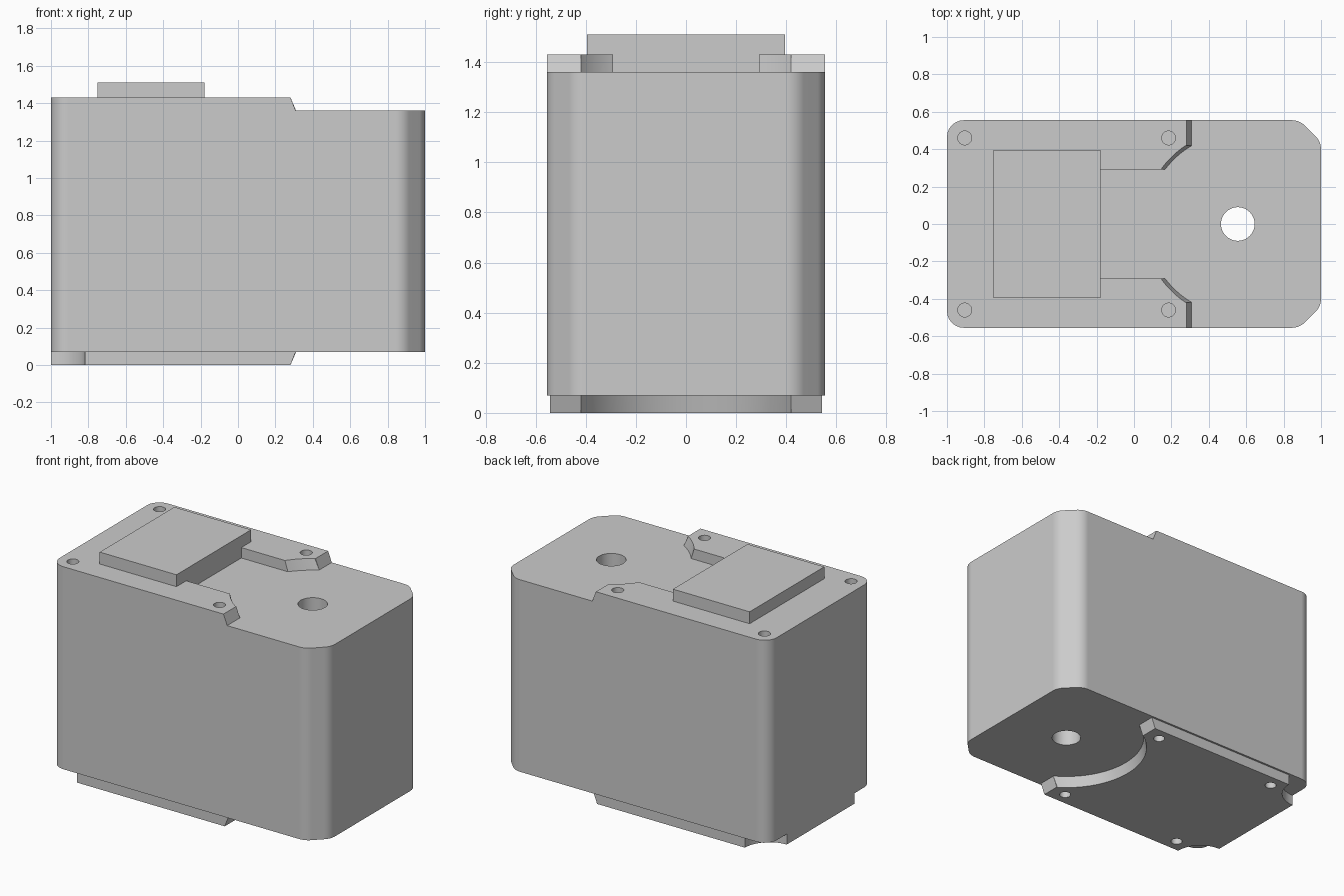
import bpy, bmesh, math
from mathutils import Vector

cube = bpy.data.objects.get("Cube")
if cube:
    bpy.data.objects.remove(cube, do_unlink=True)

grey = bpy.data.materials.new("light grey")
grey.use_nodes = True
colour = (0.6, 0.6, 0.6, 1)
grey.diffuse_color = colour
grey.node_tree.nodes["Principled BSDF"].inputs["Base Color"].default_value = colour

SHAFT_X = 0.555
BODY_Z, FLOOR_Z, TOP_Z = 0.07, 1.36, 1.43
SIDE_Y = 0.555
RIM_Y = 0.42


def loft(name, lower, upper, z0, z1):
    """Solid between two outlines with equal point counts."""
    bm = bmesh.new()
    a = [bm.verts.new((x, y, z0)) for x, y in lower]
    b = [bm.verts.new((x, y, z1)) for x, y in upper]
    bm.faces.new(a)
    bm.faces.new(b)
    for i in range(len(a)):
        j = (i + 1) % len(a)
        bm.faces.new((a[i], a[j], b[j], b[i]))
    bmesh.ops.recalc_face_normals(bm, faces=bm.faces)
    mesh = bpy.data.meshes.new(name)
    bm.to_mesh(mesh)
    bm.free()
    mesh.materials.append(grey)
    ob = bpy.data.objects.new(name, mesh)
    bpy.context.collection.objects.link(ob)
    return ob


def arc(cx, cy, r, start, end, steps):
    angles = [start + (end - start) * i / steps for i in range(steps + 1)]
    return [(cx + r * math.cos(t), cy + r * math.sin(t)) for t in angles]


def fillet(corner, before, after, r):
    """Points of a rounded corner on a clockwise outline."""
    c = Vector(corner)
    u, v = (Vector(before) - c).normalized(), (Vector(after) - c).normalized()
    half = math.acos(u.dot(v)) / 2
    centre = c + (u + v).normalized() * (r / math.sin(half))
    p = c + u * (r / math.tan(half)) - centre
    start = math.atan2(p.y, p.x)
    return arc(centre.x, centre.y, r, start, start - (math.pi - 2 * half), 6)


def mirrored(half):
    """Close an outline whose +y half runs from one end to the other."""
    return half + [(x, -y) for x, y in reversed(half)]


def cylinder(x, y, r, z0, z1):
    ring = arc(x, y, r, 0, math.tau, 40)[:-1]
    return loft("cutter", ring, ring, z0, z1)


def screw_holes(xs, r, z0, z1):
    return [cylinder(x, s * 0.46, r, z0, z1) for x in xs for s in (1, -1)]


def cut(ob, cutters):
    bpy.context.view_layer.objects.active = ob
    for c in cutters:
        c.hide_render = True
        mod = ob.modifiers.new("cut", "BOOLEAN")
        mod.operation, mod.solver, mod.object = "DIFFERENCE", "EXACT", c
        bpy.ops.object.modifier_apply(modifier=mod.name)
        bpy.data.objects.remove(c, do_unlink=True)


def finish(ob):
    bpy.ops.object.select_all(action="DESELECT")
    ob.select_set(True)
    bpy.context.view_layer.objects.active = ob
    bpy.ops.object.shade_smooth_by_angle(angle=math.radians(30))
    mod = ob.modifiers.new("flat sides", "WEIGHTED_NORMAL")
    mod.keep_sharp = True


# Housing: rounded rear corners, softened chamfers at the shaft end
rear, ch1, ch2 = (-1, SIDE_Y), (0.885, SIDE_Y), (1, 0.44)
rear_corner = fillet(rear, (-1, 0), ch1, 0.09)
outline = mirrored(rear_corner + fillet(ch1, rear, ch2, 0.1)
                   + fillet(ch2, ch1, (1, 0), 0.1))
housing = loft("housing", outline, outline, BODY_Z, FLOOR_Z)
cut(housing, [cylinder(SHAFT_X, 0, 0.09, -0.1, 1.6)])
finish(housing)


# Top plate: sloped rim around the shaft and a slot running to the block
def top_outline(edge_x, r):
    slot_y = 0.292
    rim = math.pi - math.asin(RIM_Y / r)
    slot = math.pi - math.asin(slot_y / r)
    return mirrored(rear_corner + [(edge_x, SIDE_Y), (edge_x, RIM_Y)]
                    + arc(SHAFT_X, 0, r, rim, slot, 8) + [(-0.2, slot_y)])


top_plate = loft("top_plate", top_outline(0.308, 0.486), top_outline(0.281, 0.504),
                 FLOOR_Z, TOP_Z)
cut(top_plate, screw_holes((-0.905, 0.185), 0.037, FLOOR_Z - 0.1, TOP_Z + 0.1))
finish(top_plate)

# Raised block on the top
block_outline = mirrored([(-0.75, 0.396), (-0.18, 0.396)])
block = loft("top_block", block_outline, block_outline, FLOOR_Z, 1.51)
finish(block)


# Bottom plate: scooped rear corners and a sloped arc around the shaft
def bottom_outline(edge_x, r):
    side = 0.542
    rim = math.pi - math.asin(RIM_Y / r)
    return mirrored(arc(-1, side, 0.183, -math.pi / 2, 0, 12)
                    + [(edge_x, side), (edge_x, RIM_Y)]
                    + arc(SHAFT_X, 0, r, rim, math.pi - 0.03, 16))


bottom_plate = loft("bottom_plate", bottom_outline(0.281, 0.504),
                    bottom_outline(0.308, 0.486), 0, BODY_Z)
cut(bottom_plate, screw_holes((-0.735, 0.18), 0.035, -0.1, BODY_Z + 0.1))
finish(bottom_plate)
